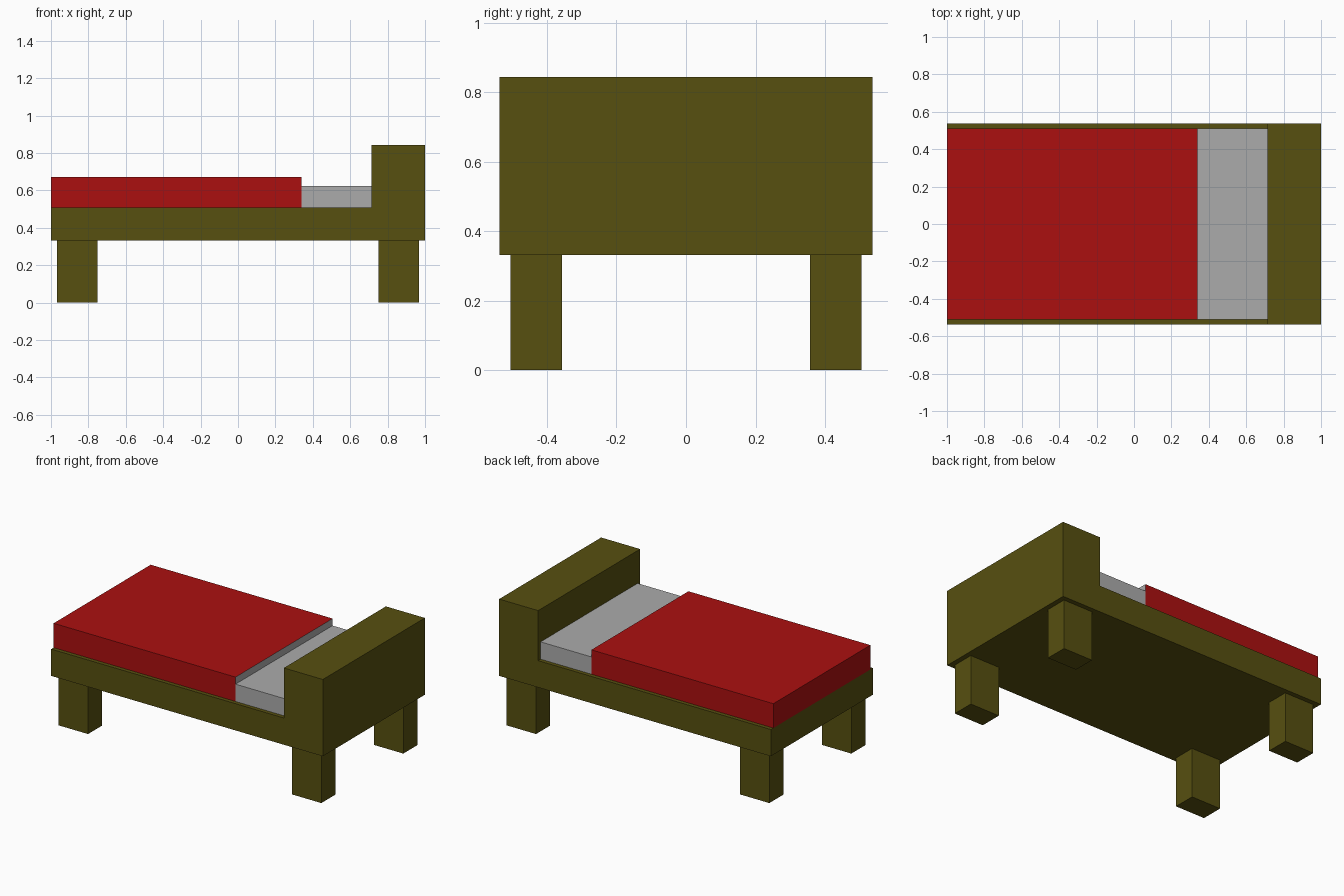
import bpy, bmesh

if "Cube" in bpy.data.objects:
    bpy.data.objects.remove(bpy.data.objects["Cube"])


def material(name, rgb):
    mat = bpy.data.materials.new(name)
    mat.diffuse_color = (*rgb, 1)
    mat.use_nodes = True
    mat.node_tree.nodes["Principled BSDF"].inputs["Base Color"].default_value = mat.diffuse_color
    return mat


def extrude_profile(name, points, y0, y1, mat):
    """Extrude an x-z outline from y0 to y1."""
    bm = bmesh.new()
    face = bm.faces.new([bm.verts.new((x, y0, z)) for x, z in points])
    ext = bmesh.ops.extrude_face_region(bm, geom=[face])["geom"]
    verts = [v for v in ext if isinstance(v, bmesh.types.BMVert)]
    bmesh.ops.translate(bm, verts=verts, vec=(0, y1 - y0, 0))
    bmesh.ops.recalc_face_normals(bm, faces=bm.faces[:])
    mesh = bpy.data.meshes.new(name)
    bm.to_mesh(mesh)
    bm.free()
    obj = bpy.data.objects.new(name, mesh)
    bpy.context.collection.objects.link(obj)
    mesh.materials.append(mat)
    return obj


def box(name, x0, x1, y0, y1, z0, z1, mat):
    return extrude_profile(name, [(x0, z0), (x1, z0), (x1, z1), (x0, z1)], y0, y1, mat)


wood = material("olive_wood", (0.095, 0.08, 0.005))
red = material("red_fabric", (0.41, 0.005, 0.005))
grey = material("grey_fabric", (0.41, 0.41, 0.41))

# Bed frame with raised headboard, one solid L-shaped profile
extrude_profile("frame_and_headboard",
                [(-1, 0.332), (1, 0.332), (1, 0.843), (0.713, 0.843),
                 (0.713, 0.51), (-1, 0.51)], -0.536, 0.536, wood)

# Four square legs
for x_name, sx in (("foot", -1), ("head", 1)):
    for y_name, sy in (("front", -1), ("back", 1)):
        xs = sorted((sx * 0.75, sx * 0.967))
        ys = sorted((sy * 0.357, sy * 0.505))
        box(f"{x_name}_{y_name}_leg", *xs, *ys, 0, 0.332, wood)

# Exposed mattress beside the headboard
box("mattress", 0.339, 0.713, -0.51, 0.51, 0.51, 0.625, grey)

# Red cover, with the grey mattress showing on its head end
cover = box("blanket", -1, 0.339, -0.51, 0.51, 0.51, 0.672, red)
cover.data.materials.append(grey)
for poly in cover.data.polygons:
    if poly.center.x > 0.33:
        poly.material_index = 1
